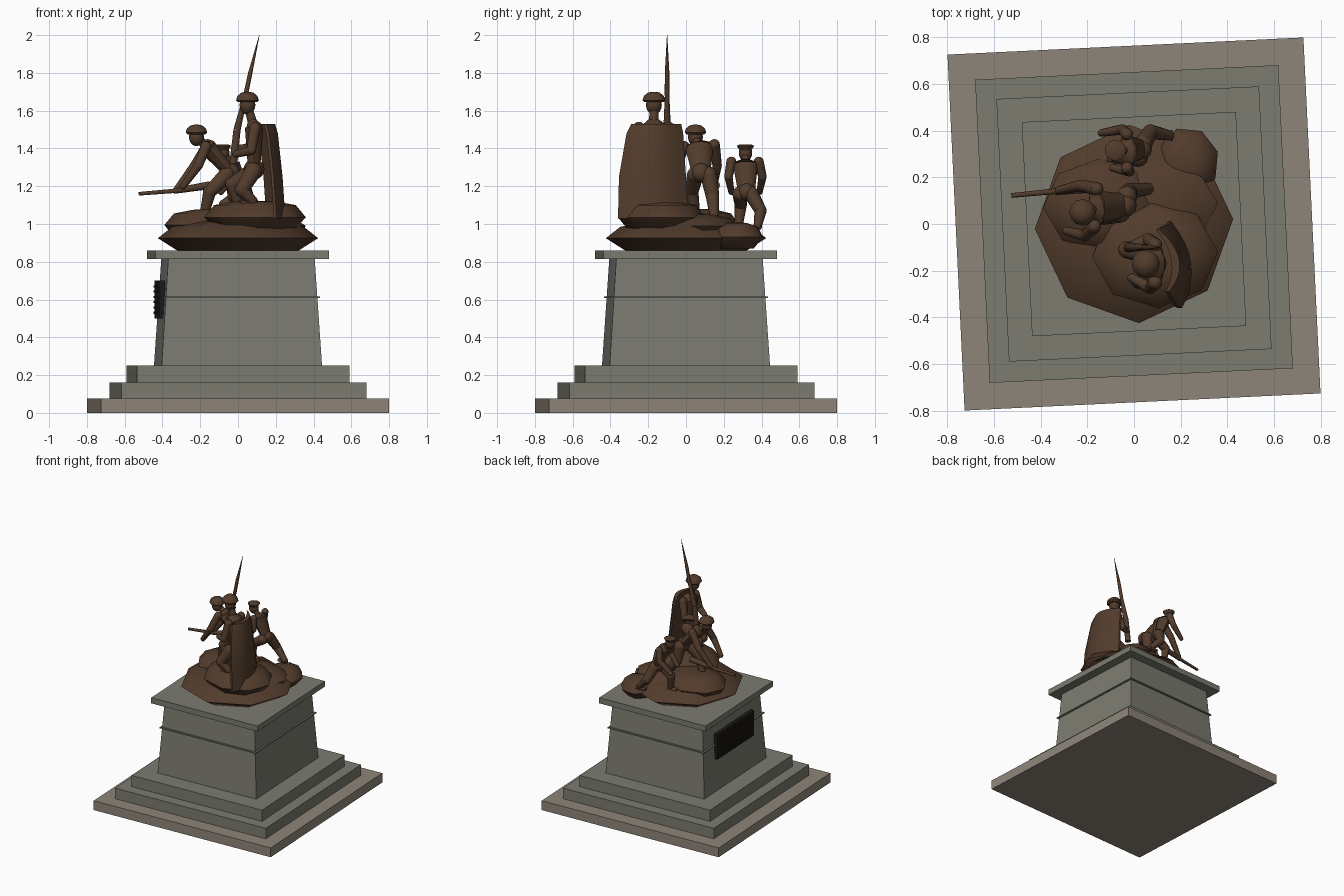
import bpy, bmesh, math
from mathutils import Vector, Matrix

if "Cube" in bpy.data.objects:
    bpy.data.objects.remove(bpy.data.objects["Cube"])

TURN = math.radians(2.75)   # whole plinth is turned slightly


def material(name, rgb):
    m = bpy.data.materials.new(name)
    m.diffuse_color = (*rgb, 1)
    m.use_nodes = True
    m.node_tree.nodes["Principled BSDF"].inputs["Base Color"].default_value = m.diffuse_color
    return m


GRANITE = material("granite", (0.2, 0.2, 0.165))
PAVING = material("paving", (0.27, 0.235, 0.19))
BRONZE = material("bronze", (0.085, 0.045, 0.025))
DARK = material("dark_bronze", (0.012, 0.009, 0.007))


def loft(bm, rings):
    """Closed solid through equal-length rings of points."""
    vs = [[bm.verts.new(p) for p in r] for r in rings]
    n = len(vs[0])
    for a, b in zip(vs, vs[1:]):
        for i in range(n):
            j = (i + 1) % n
            bm.faces.new((a[i], a[j], b[j], b[i]))
    bm.faces.new(vs[0][::-1])
    bm.faces.new(vs[-1])


def finish(bm, name, mat, smooth=None):
    bmesh.ops.recalc_face_normals(bm, faces=bm.faces)
    me = bpy.data.meshes.new(name)
    bm.to_mesh(me)
    bm.free()
    ob = bpy.data.objects.new(name, me)
    bpy.context.collection.objects.link(ob)
    me.materials.append(mat)
    if smooth:
        bpy.ops.object.select_all(action='DESELECT')
        ob.select_set(True)
        bpy.context.view_layer.objects.active = ob
        bpy.ops.object.shade_smooth_by_angle(angle=math.radians(smooth))
    return ob


def block(name, levels, mat):
    """Square tapered block, levels = (z, half width)."""
    bm = bmesh.new()
    loft(bm, [[(x * h, y * h, z) for x, y in ((-1, -1), (1, -1), (1, 1), (-1, 1))]
              for z, h in levels])
    finish(bm, name, mat).rotation_euler.z = TURN


def rock(name, c, rx, ry, profile, turn=0.05):
    bm = bmesh.new()
    loft(bm, [[(c[0] + rx * k * math.cos(turn + i * math.pi / 4),
                c[1] + ry * k * math.sin(turn + i * math.pi / 4), z) for i in range(8)]
              for z, k in profile])
    finish(bm, name, BRONZE, 60)


# plinth
block("paving_slab", [(0, .763), (.075, .763)], PAVING)
block("lower_step", [(.075, .65), (.16, .65)], GRANITE)
block("upper_step", [(.16, .563), (.25, .563)], GRANITE)
block("pedestal", [(.25, .425), (.815, .388)], GRANITE)
block("string_course", [(.607, .414), (.616, .414)], GRANITE)
block("cap", [(.815, .459), (.86, .459)], GRANITE)

# plaque with raised bars on the left face
bm = bmesh.new()
for cx, cz, w, h, d in [(-.415, .6, .5, .2, .03)] + \
        [(-.428, .53 + .028 * i, .42, .011, .018) for i in range(6)]:
    bmesh.ops.create_cube(bm, size=1, matrix=Matrix.Translation((cx, 0, cz))
                          @ Matrix.Diagonal((d, w, h, 1)))
finish(bm, "plaque", DARK).rotation_euler.z = TURN

# rocky mound
rock("base_rock", (0, 0), .425, .425,
     [(.86, .76), (.925, 1), (.985, .82), (1.02, .45), (1.03, .1)])
rock("front_rock", (.09, -.13), .27, .23,
     [(.95, .7), (1.035, 1), (1.1, .8), (1.12, .4), (1.122, .1)])
rock("left_rock", (-.14, .08), .25, .2,
     [(.93, .8), (.995, 1), (1.055, .8), (1.075, .4), (1.08, .1)])
rock("back_rock", (.225, .265), .14, .15,
     [(.87, .65), (.93, 1), (.985, .8), (1.005, .4), (1.01, .1)], .3)
rock("middle_rock", (.1, .08), .26, .2,
     [(.93, .8), (.99, 1), (1.03, .75), (1.05, .3)])

# tall curved screen behind the standing figure
bm = bmesh.new()
rings = []
for z, y0, y1, xo in ((1.03, -.36, .015, .25), (1.25, -.355, 0, .235),
                      (1.48, -.315, -.015, .21), (1.53, -.29, -.025, .195)):
    def arc(t, inset, sag):
        return (xo - inset - sag * t * t - .02 * t, (y0 + y1) / 2 + (y1 - y0) / 2 * t, z)
    ts = [-1 + i / 4 for i in range(9)]
    rings.append([arc(t, 0, .065) for t in ts] + [arc(t, .035, .045) for t in ts[::-1]])
loft(bm, rings)
finish(bm, "curved_screen", BRONZE, 40)


def limb(bm, p, q, r1, r2, flat=1, n=10, side=Vector((0, 1, 0))):
    """Tapered round bar; flat squeezes it across the side axis."""
    p, q = Vector(p), Vector(q)
    d = (q - p).normalized()
    if abs(d.dot(side)) > .95:
        side = Vector((1, 0, 0))
    u = (side - d * side.dot(d)).normalized()
    v = d.cross(u)
    loft(bm, [[p.lerp(q, t) + r * (u * math.cos(a) + v * flat * math.sin(a))
               for a in (i * math.tau / n for i in range(n))]
              for t, r in ((0, r1), (1, r2))])


def ball(bm, c, r, sz=1):
    bmesh.ops.create_uvsphere(bm, u_segments=12, v_segments=8, radius=r,
                              matrix=Matrix.Translation(c) @ Matrix.Diagonal((1, 1, sz, 1)))


def chain(bm, pts, radii):
    for p, q, a, b in zip(pts, pts[1:], radii, radii[1:]):
        limb(bm, p, q, a, b)
        ball(bm, q, b)
    ball(bm, pts[0], radii[0])


def figure(name, head, chest, hip, arms, legs, k=1, cap=False):
    bm = bmesh.new()
    head, chest, hip = Vector(head), Vector(chest), Vector(hip)
    # torso and pelvis
    limb(bm, hip, chest, .052 * k, .078 * k, .65)
    limb(bm, chest, chest.lerp(head, .35), .078 * k, .03 * k, .65)
    ball(bm, hip, .055 * k)
    limb(bm, chest, head, .027 * k, .022 * k)
    # head and headgear
    ball(bm, head, .042 * k, 1.2)
    z = Vector((0, 0, 1))
    top = head + z * .02 * k
    if cap:
        limb(bm, top, top + z * .022, .032, .046)
        limb(bm, top + z * .022, top + z * .03, .046, .03)
    else:
        loft(bm, [[top + Vector((r * math.cos(a), r * math.sin(a), h)) * k
                   for a in (i * math.tau / 12 for i in range(12))]
                  for h, r in ((-.005, .05), (.005, .06), (.028, .053), (.045, .032), (.05, .01))])
    for pts in arms:
        chain(bm, pts, [.031 * k, .026 * k, .019 * k])
    for hipj, knee, ankle in legs:
        chain(bm, [hipj, knee, ankle], [.047 * k, .038 * k, .026 * k])
        toe = Vector(ankle) + Vector((-.065, 0, -.012)) * k
        limb(bm, Vector(ankle) + Vector((.015, 0, -.008)), toe, .026 * k, .018 * k, .8)
    finish(bm, name, BRONZE, 45)


figure("standing_figure", (.05, -.17, 1.63), (.085, -.17, 1.51), (.085, -.17, 1.29),
       [[(.09, -.25, 1.51), (.07, -.275, 1.39), (-.01, -.23, 1.37)],
        [(.09, -.09, 1.51), (.06, -.065, 1.4), (-.02, -.1, 1.4)]],
       [[(.08, -.13, 1.28), (-.03, -.11, 1.21), (.0, -.1, 1.11)],
        [(.08, -.21, 1.28), (.02, -.24, 1.18), (.08, -.23, 1.12)]], 1)
figure("leaning_figure", (-.22, .05, 1.46), (-.16, .07, 1.405), (-.04, .08, 1.27),
       [[(-.16, .15, 1.42), (-.23, .165, 1.31), (-.32, .145, 1.19)],
        [(-.17, -.01, 1.41), (-.21, -.05, 1.31), (-.29, -.03, 1.2)]],
       [[(-.06, .05, 1.26), (-.15, .03, 1.17), (-.18, .05, 1.045)],
        [(-.03, .12, 1.26), (-.02, .14, 1.15), (.06, .15, 1.045)]], .95)
figure("rear_figure", (-.08, .315, 1.375), (-.03, .315, 1.315), (.03, .32, 1.17),
       [[(-.03, .24, 1.33), (-.02, .225, 1.25), (-.09, .24, 1.17)],
        [(-.03, .385, 1.33), (-.05, .405, 1.25), (-.14, .39, 1.17)]],
       [[(.02, .285, 1.16), (-.07, .29, 1.1), (-.06, .28, 1.0)],
        [(.04, .345, 1.16), (.07, .395, 1.07), (.15, .38, .99)]], .85, True)

# upright weapon with long blade
bm = bmesh.new()
limb(bm, (-.025, -.1, 1.32), (-.005, -.1, 1.5), .022, .02)
limb(bm, (-.005, -.1, 1.5), (.04, -.1, 1.68), .02, .012)
limb(bm, (.04, -.1, 1.68), (.065, -.1, 1.8), .013, .012)
limb(bm, (.065, -.1, 1.8), (.113, -.1, 2.0), .012, .001)
finish(bm, "upright_rifle", BRONZE, 45)

# weapon held forward by the leaning figure
bm = bmesh.new()
limb(bm, (-.525, .122, 1.16), (-.34, .14, 1.175), .01, .012)
limb(bm, (-.34, .14, 1.175), (-.15, .158, 1.205), .016, .022)
finish(bm, "forward_rifle", BRONZE, 45)
